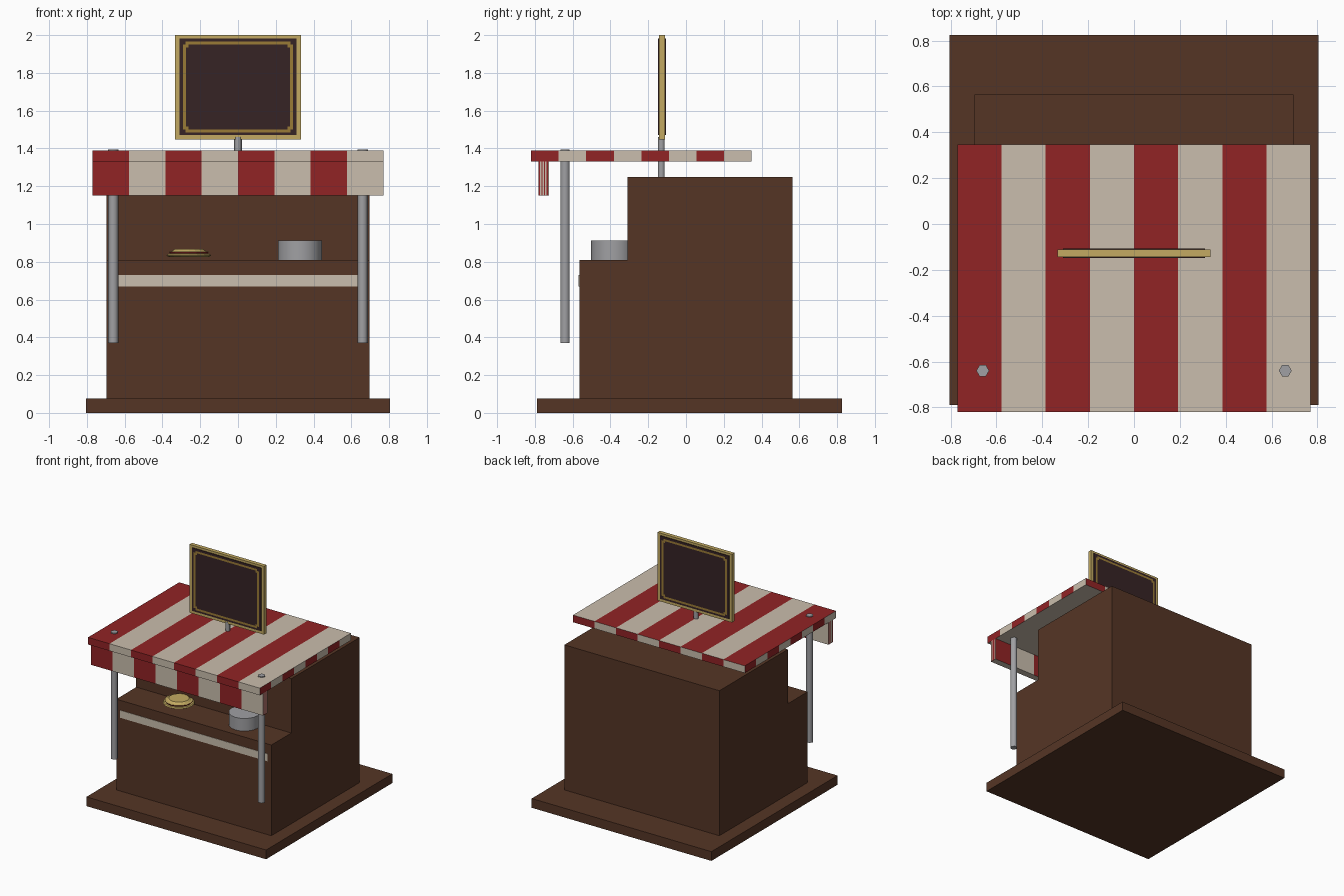
import bpy, bmesh, math
from mathutils import Vector

if "Cube" in bpy.data.objects:
    bpy.data.objects.remove(bpy.data.objects["Cube"])


def material(name, hexcode):
    srgb = [int(hexcode[i:i + 2], 16) / 255 for i in (0, 2, 4)]
    col = [((c + 0.055) / 1.055) ** 2.4 for c in srgb] + [1]
    m = bpy.data.materials.new(name)
    m.use_nodes = True
    m.diffuse_color = col
    m.node_tree.nodes["Principled BSDF"].inputs["Base Color"].default_value = col
    return m


WOOD = material("brown wood", "553525")
RED = material("awning red", "912325")
CREAM = material("awning cream", "CABEAD")
GOLD = material("pale gold", "C3AA62")
DARK_GOLD = material("dark gold", "9A7B36")
BOARD = material("dark board", "362325")
METAL = material("grey metal", "A0A0A3")


def finish(name, bm, mats):
    bmesh.ops.recalc_face_normals(bm, faces=bm.faces)
    mesh = bpy.data.meshes.new(name)
    bm.to_mesh(mesh)
    bm.free()
    for m in mats:
        mesh.materials.append(m)
    obj = bpy.data.objects.new(name, mesh)
    bpy.context.collection.objects.link(obj)
    return obj


def box_bm(lo, hi):
    lo, hi = Vector(lo), Vector(hi)
    bm = bmesh.new()
    bmesh.ops.create_cube(bm, size=1)
    for v in bm.verts:
        v.co = (lo + hi) / 2 + v.co * (hi - lo)
    return bm


def box(name, lo, hi, mat):
    return finish(name, box_bm(lo, hi), [mat])


def lathe(name, profile, sides, centre, mats, smooth=None):
    """Spin (radius, z) points about z; band i takes mats[i], caps use the ends."""
    bm = bmesh.new()
    rings = [[bm.verts.new((centre[0] + r * math.cos(math.tau * k / sides),
                            centre[1] + r * math.sin(math.tau * k / sides), z))
              for k in range(sides)] for r, z in profile]
    for i, (a, b) in enumerate(zip(rings, rings[1:])):
        for k in range(sides):
            n = (k + 1) % sides
            bm.faces.new((a[k], a[n], b[n], b[k])).material_index = i
    bm.faces.new(rings[0])
    bm.faces.new(rings[-1]).material_index = len(profile) - 2
    obj = finish(name, bm, mats)
    if smooth:
        bpy.ops.object.select_all(action='DESELECT')
        obj.select_set(True)
        bpy.context.view_layer.objects.active = obj
        bpy.ops.object.shade_smooth_by_angle(angle=math.radians(smooth))
    return obj


def striped_box(name, lo, hi, stripes=8):
    """Box cut into stripes that run left to right on each upright side."""
    bm = box_bm(lo, hi)
    for axis in (0, 1):
        normal = Vector((axis == 0, axis == 1, 0))
        for i in range(1, stripes):
            at = lo[axis] + (hi[axis] - lo[axis]) * i / stripes
            bmesh.ops.bisect_plane(bm, geom=bm.verts[:] + bm.edges[:] + bm.faces[:],
                                   plane_co=normal * at, plane_no=normal)
    bm.normal_update()
    for f in bm.faces:
        c, n = f.calc_center_median(), f.normal
        axis = 1 if abs(n.x) > 0.5 else 0
        i = int((c[axis] - lo[axis]) / (hi[axis] - lo[axis]) * stripes)
        if n.y > 0.5 or n.x < -0.5:
            i = stripes - 1 - i
        f.material_index = 1 if n.z < -0.5 else i % 2
    return finish(name, bm, [RED, CREAM])


# Stand body
box("base_platform", (-0.805, -0.79, 0), (0.805, 0.825, 0.075), WOOD)
box("rear_cabinet", (-0.695, -0.31, 0.075), (0.695, 0.565, 1.25), WOOD)
box("front_counter", (-0.695, -0.565, 0.075), (0.695, -0.31, 0.81), WOOD)
box("counter_trim", (-0.66, -0.568, 0.67), (0.66, -0.564, 0.73), CREAM)

# Awning and its hanging front
striped_box("awning", (-0.77, -0.82, 1.33), (0.77, 0.347, 1.388))
striped_box("awning_valance", (-0.77, -0.78, 1.15), (0.77, -0.725, 1.33))

# Poles
for side, x in (("right", -0.66), ("left", 0.66)):
    lathe(side + "_pole", [(0.028, 0.37), (0.028, 1.395)], 6, (x, -0.64), [METAL], 65)
lathe("sign_post", [(0.02, 1.25), (0.02, 1.46)], 6, (0, -0.13), [METAL], 65)

# Sign with a board and a notched gold line on both faces
SIGN_Y, SIGN_Z = -0.128, 1.725
box("sign_frame", (-0.334, SIGN_Y - 0.016, 1.447), (0.334, SIGN_Y + 0.016, 2.0), GOLD)


def notched(w, h, n):
    quarter = [(w, h - n), (w - n, h - n), (w - n, h)]
    right = [(x, -z) for x, z in reversed(quarter)] + quarter
    return right + [(-x, z) for x, z in reversed(right)]


for side, s in (("front", -1), ("back", 1)):
    y0, y1 = sorted((SIGN_Y + s * 0.014, SIGN_Y + s * 0.021))
    box(side + "_board", (-0.31, y0, 1.47), (0.31, y1, 1.982), BOARD)
    bm = bmesh.new()
    loops = [[bm.verts.new((x, SIGN_Y + s * 0.0225, SIGN_Z + z))
              for x, z in notched(w, h, 0.015)] for w, h in ((0.292, 0.24), (0.276, 0.224))]
    count = len(loops[0])
    for k in range(count):
        n = (k + 1) % count
        bm.faces.new((loops[0][k], loops[0][n], loops[1][n], loops[1][k]))
    line = finish(side + "_board_line", bm, [DARK_GOLD])
    if line.data.polygons[0].normal.y * s < 0:
        line.data.flip_normals()

# Goods on the counter
lathe("cooking_pot", [(0.117, 0.81), (0.117, 0.912)], 16, (0.328, -0.385), [METAL], 40)
lathe("round_snack",
      [(0.105, 0.825), (0.118, 0.832), (0.112, 0.841), (0.1, 0.843),
       (0.105, 0.853), (0.09, 0.856), (0.075, 0.868)],
      16, (-0.26, -0.385), [GOLD, GOLD, GOLD, RED, GOLD, GOLD])
